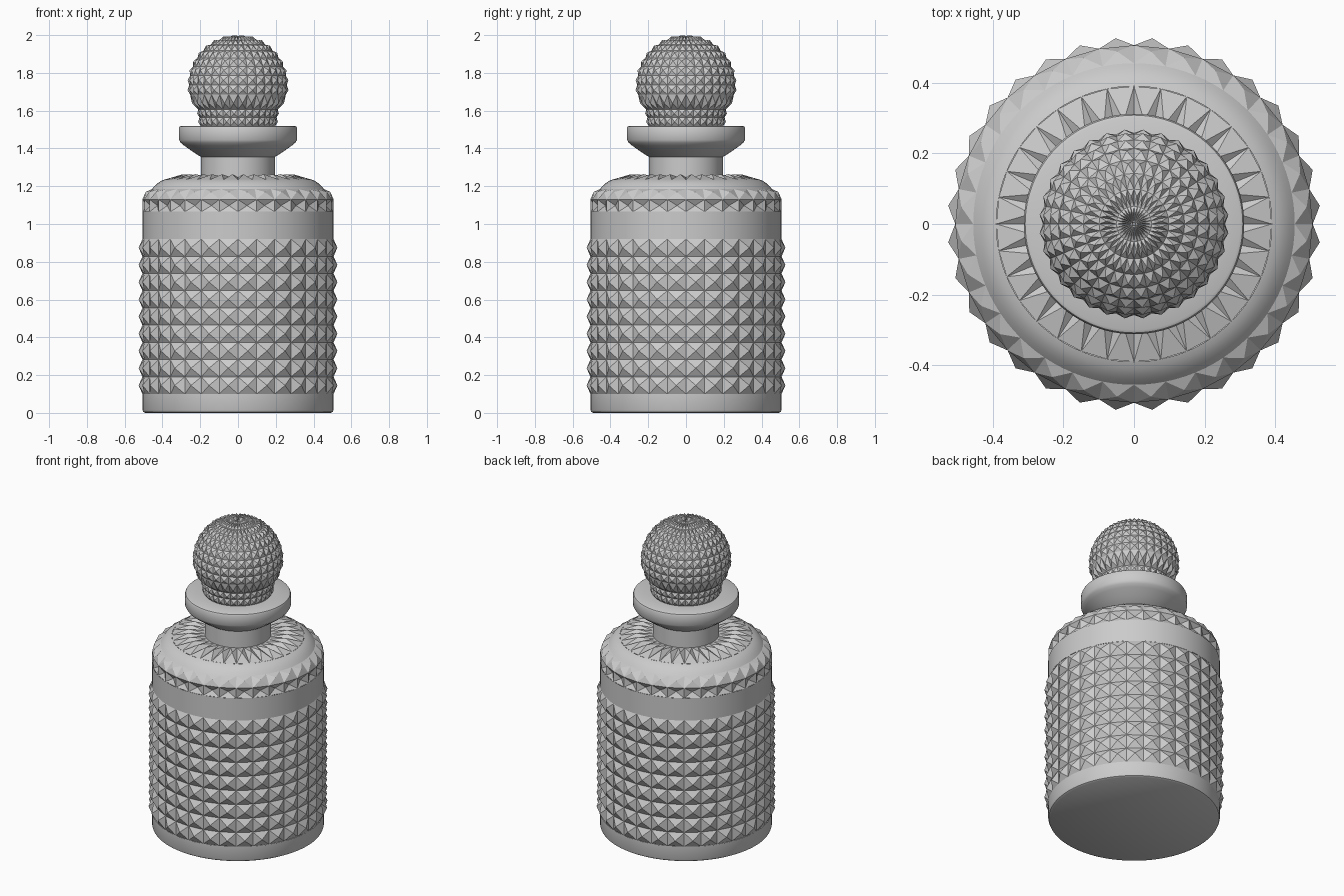
import bpy, bmesh, math
from math import sin, cos, pi, radians

if "Cube" in bpy.data.objects:
    bpy.data.objects.remove(bpy.data.objects["Cube"])

COLS = 32


def finish(name, bm, smooth):
    bmesh.ops.remove_doubles(bm, verts=bm.verts, dist=1e-5)
    bmesh.ops.recalc_face_normals(bm, faces=bm.faces)
    me = bpy.data.meshes.new(name)
    bm.to_mesh(me)
    bm.free()
    ob = bpy.data.objects.new(name, me)
    bpy.context.collection.objects.link(ob)
    if smooth:
        bpy.ops.object.select_all(action='DESELECT')
        ob.select_set(True)
        bpy.context.view_layer.objects.active = ob
        bpy.ops.object.shade_smooth_by_angle(angle=radians(32))
    return ob


def ring(bm, r, z, n):
    return [bm.verts.new((r * cos(2 * pi * i / n), r * sin(2 * pi * i / n), z)) for i in range(n)]


def lathe(name, profile, n=96):
    """Smooth surface of revolution; a zero radius closes the end."""
    bm = bmesh.new()
    prev = None
    for r, z in profile:
        cur = bm.verts.new((0, 0, z)) if r == 0 else ring(bm, r, z, n)
        if prev is not None:
            for i in range(n):
                j = (i + 1) % n
                if isinstance(prev, list):
                    bm.faces.new((prev[i], prev[j], cur[j], cur[i]) if isinstance(cur, list)
                                 else (prev[i], prev[j], cur))
                else:
                    bm.faces.new((prev, cur[j], cur[i]))
        prev = cur
    return finish(name, bm, True)


def studs(name, profile, heights):
    """Rows of four-sided pyramids between successive profile rings (listed bottom to top)."""
    bm = bmesh.new()
    rings = [ring(bm, r, z, COLS) for r, z in profile]
    for k, h in enumerate(heights):
        (r0, z0), (r1, z1) = profile[k], profile[k + 1]
        d = math.hypot(r1 - r0, z1 - z0)
        rm = (r0 + r1) / 2 * cos(pi / COLS) + h * (z1 - z0) / d
        zm = (z0 + z1) / 2 + h * (r0 - r1) / d
        for i in range(COLS):
            j, a = (i + 1) % COLS, 2 * pi * (i + 0.5) / COLS
            tip = bm.verts.new((rm * cos(a), rm * sin(a), zm))
            q = (rings[k][i], rings[k][j], rings[k + 1][j], rings[k + 1][i])
            for s in range(4):
                bm.faces.new((q[s], q[(s + 1) % 4], tip))
    return finish(name, bm, False)


# bottle: plain foot, studded wall, plain band
lathe("bottle_foot", [(0, 0), (0.492, 0), (0.502, 0.006), (0.506, 0.016), (0.506, 0.1)])
studs("studded_wall", [(0.506, 0.1 + 0.82 * k / 9) for k in range(10)], [0.025] * 9)
lathe("plain_band", [(0.506, 0.92), (0.506, 1.065)])

# shoulder: cut rim, smooth dome, pleated collar
studs("cut_rim", [(0.506, 1.065), (0.506, 1.13), (0.455, 1.185)], [-0.02, 0.018])
lathe("shoulder", [(0.455, 1.185), (0.44, 1.203), (0.425, 1.216), (0.408, 1.228), (0.39, 1.235)])
studs("pleated_collar", [(0.39, 1.235), (0.195, 1.248)], [0.022])

# neck and flared lip
lathe("neck_and_lip", [(0.195, 1.245), (0.195, 1.355), (0.205, 1.36), (0.24, 1.383), (0.285, 1.415),
                       (0.303, 1.43), (0.312, 1.445), (0.312, 1.508), (0.308, 1.516),
                       (0.30, 1.52), (0.19, 1.52)])

# stopper: studded stem and studded ball
stem = [(0.198, 1.52), (0.204, 1.565), (0.21, 1.607)]
ball = [(0.258 * sin(radians(t * 11.25)), 1.735 + 0.258 * cos(radians(t * 11.25))) for t in range(9, 0, -1)]
ball.append((0.003, 1.993))
studs("stopper", stem + ball, [0.012, 0.012, 0.016] + [0.014] * 8 + [0.008])
